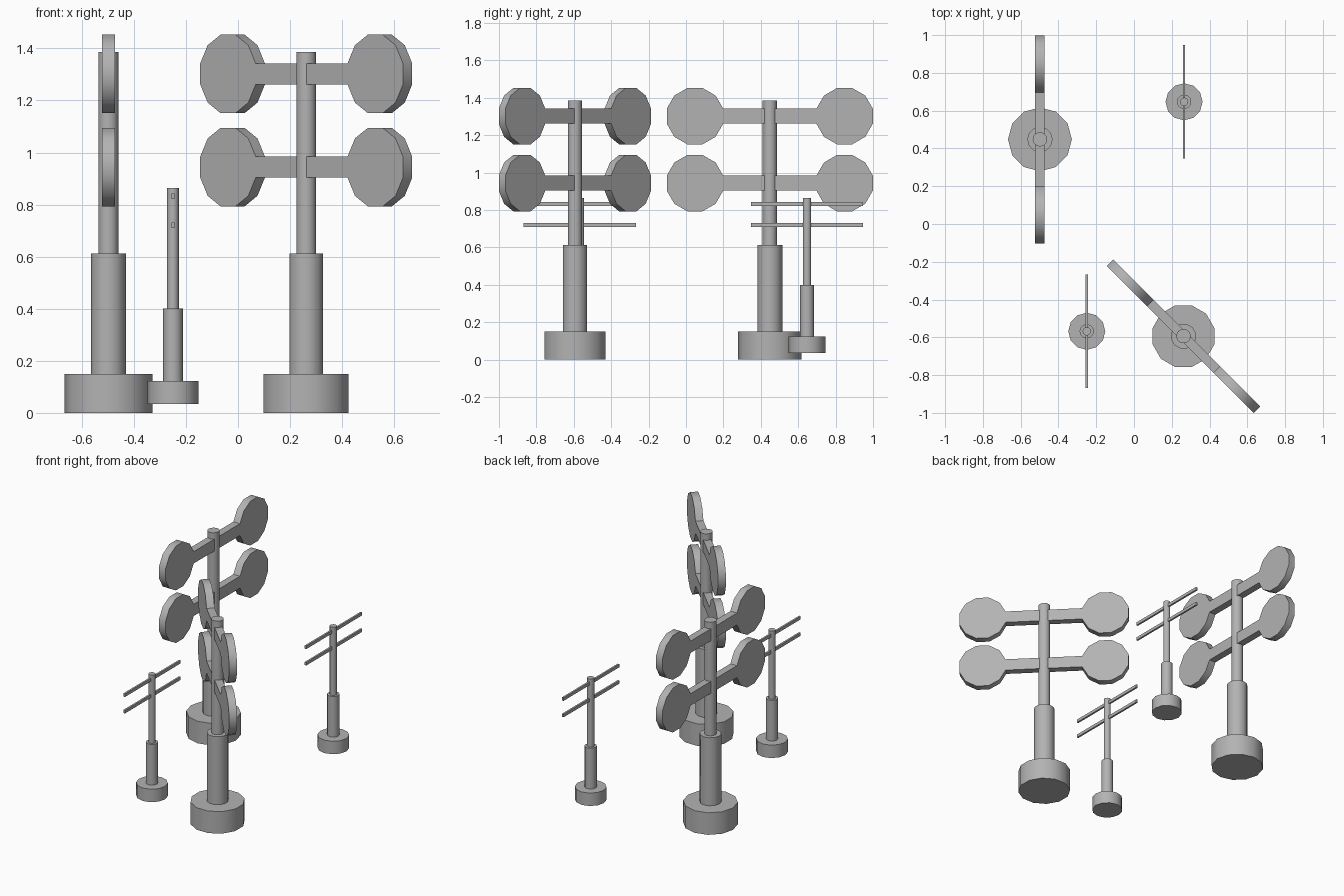
import bpy, bmesh, math
from mathutils import Matrix, Vector

if "Cube" in bpy.data.objects:
    bpy.data.objects.remove(bpy.data.objects["Cube"])

SIDES = 12

# Dark grey paint shared by every part
paint = bpy.data.materials.new("dark_grey_paint")
paint.diffuse_color = (0.45, 0.45, 0.45, 1)
paint.use_nodes = True
paint.node_tree.nodes["Principled BSDF"].inputs["Base Color"].default_value = paint.diffuse_color


def finish(bm, name, place):
    """Turn a bmesh into a placed object, smooth around the rims only."""
    bmesh.ops.recalc_face_normals(bm, faces=bm.faces)
    mesh = bpy.data.meshes.new(name)
    bm.to_mesh(mesh)
    bm.free()
    mesh.materials.append(paint)
    obj = bpy.data.objects.new(name, mesh)
    bpy.context.collection.objects.link(obj)
    obj.matrix_world = place
    bpy.ops.object.select_all(action='DESELECT')
    obj.select_set(True)
    bpy.context.view_layer.objects.active = obj
    bpy.ops.object.shade_smooth_by_angle(angle=math.radians(40))


def cylinder(name, r, z0, z1, place):
    bm = bmesh.new()
    bmesh.ops.create_cone(bm, cap_ends=True, segments=SIDES, radius1=r, radius2=r,
                          depth=z1 - z0,
                          matrix=Matrix.Translation((0, 0, (z0 + z1) / 2)))
    finish(bm, name, place)


def box(name, size, z, place):
    bm = bmesh.new()
    bmesh.ops.create_cube(bm, size=1, matrix=Matrix.Translation((0, 0, z))
                          @ Matrix.Diagonal((*size, 1)))
    finish(bm, name, place)


def paddle_arm(name, r, offset, thick, z, place):
    """Dumbbell plate: two flat discs whose inner sides continue into the bar."""
    step = 2 * math.pi / SIDES
    bm = bmesh.new()
    verts = []
    for side, start in ((1, -math.pi), (-1, 0)):
        for i in range(SIDES):
            a = start + (i + 0.5) * step
            verts.append(bm.verts.new((-thick / 2, side * offset + r * math.cos(a),
                                       z + r * math.sin(a))))
    face = bm.faces.new(verts)
    ext = bmesh.ops.extrude_face_region(bm, geom=[face], use_keep_orig=True)
    moved = [g for g in ext['geom'] if isinstance(g, bmesh.types.BMVert)]
    bmesh.ops.translate(bm, verts=moved, vec=Vector((thick, 0, 0)))
    finish(bm, name, place)


def pole(prefix, place, base, lower, upper):
    for part, dims in (("base", base), ("lower_pole", lower), ("upper_pole", upper)):
        cylinder(f"{prefix}_{part}", *dims, place)


# Tall posts with paddle arms
for name, x, y, turn in (("back_tall", -0.498, 0.448, 0), ("front_tall", 0.262, -0.594, 45)):
    place = Matrix.Translation((x, y, 0)) @ Matrix.Rotation(math.radians(turn), 4, 'Z')
    pole(name, place, (0.169, 0, 0.15), (0.067, 0.15, 0.613), (0.0385, 0.613, 1.386))
    for level, z in (("lower", 0.944), ("upper", 1.302)):
        paddle_arm(f"{name}_{level}_paddle_arm", 0.156, 0.40, 0.05, z, place)

# Short posts with thin crossbars
for name, x, y in (("back_short", 0.265, 0.647), ("front_short", -0.25, -0.568)):
    place = Matrix.Translation((x, y, 0))
    pole(name, place, (0.098, 0.035, 0.123), (0.038, 0.123, 0.40), (0.0225, 0.40, 0.864))
    for level, z in (("lower", 0.72), ("upper", 0.832)):
        box(f"{name}_{level}_crossbar", (0.0125, 0.60, 0.021), z, place)
